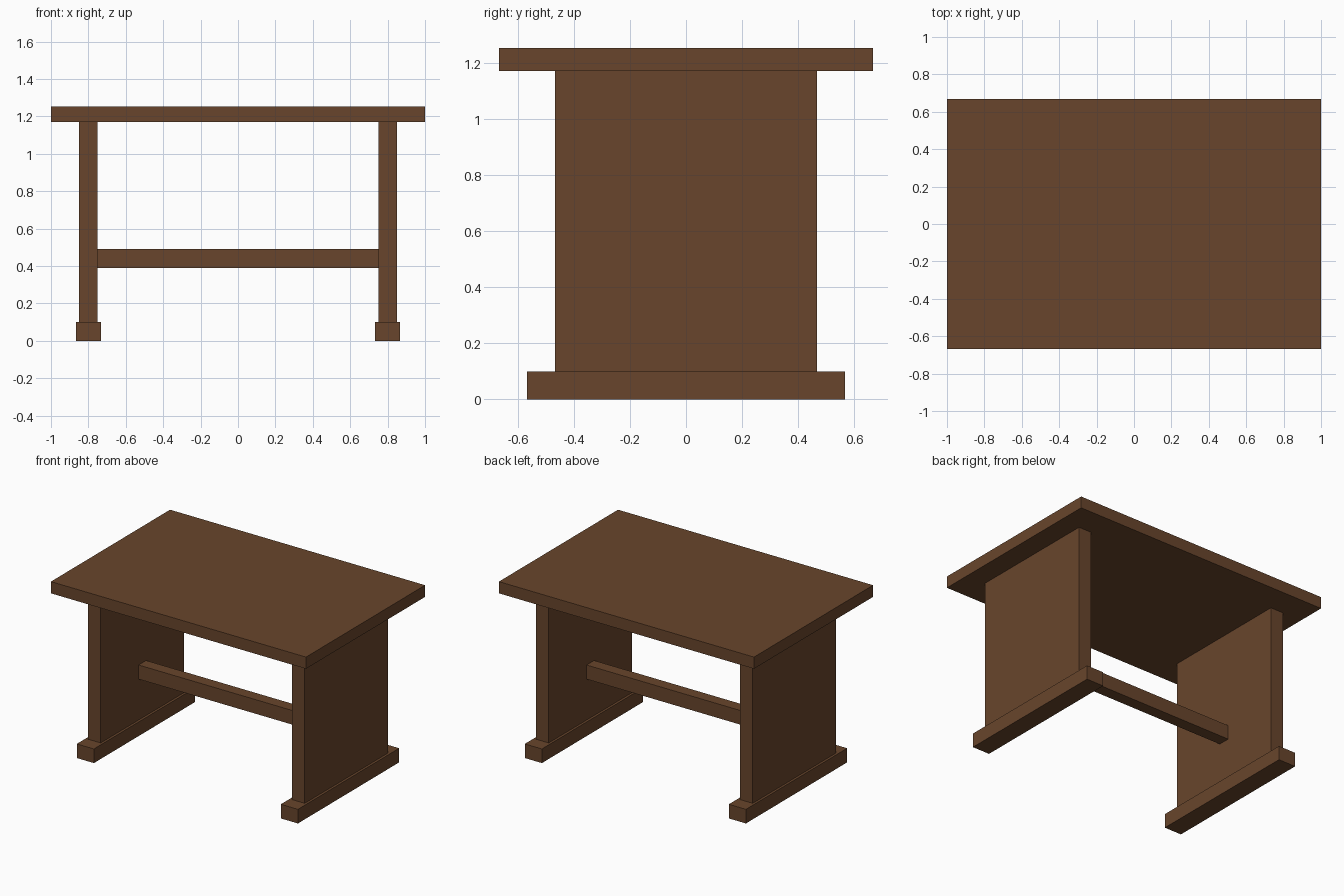
import bpy

if "Cube" in bpy.data.objects:
    bpy.data.objects.remove(bpy.data.objects["Cube"])

# Single wood colour
wood = bpy.data.materials.new("brown_wood")
wood.diffuse_color = (0.14, 0.06, 0.025, 1.0)
wood.use_nodes = True
wood.node_tree.nodes["Principled BSDF"].inputs["Base Color"].default_value = wood.diffuse_color


def box(name, x, y, z):
    """Box spanning the (min, max) ranges x, y, z."""
    ranges = (x, y, z)
    bpy.ops.mesh.primitive_cube_add(size=1, location=[(a + b) / 2 for a, b in ranges])
    obj = bpy.context.object
    obj.name = name
    obj.scale = [b - a for a, b in ranges]
    bpy.ops.object.transform_apply(location=False, rotation=False, scale=True)
    obj.data.materials.append(wood)
    return obj


# Table top
box("table_top", (-1, 1), (-0.667, 0.667), (1.17, 1.253))

# Panel legs standing on wider feet
for side, cx in (("left", -0.8), ("right", 0.8)):
    box(side + "_foot", (cx - 0.067, cx + 0.067), (-0.567, 0.567), (0, 0.1))
    box(side + "_leg_panel", (cx - 0.05, cx + 0.05), (-0.467, 0.467), (0.1, 1.17))

# Stretcher between the panels
box("stretcher", (-0.75, 0.75), (-0.042, 0.042), (0.39, 0.49))
